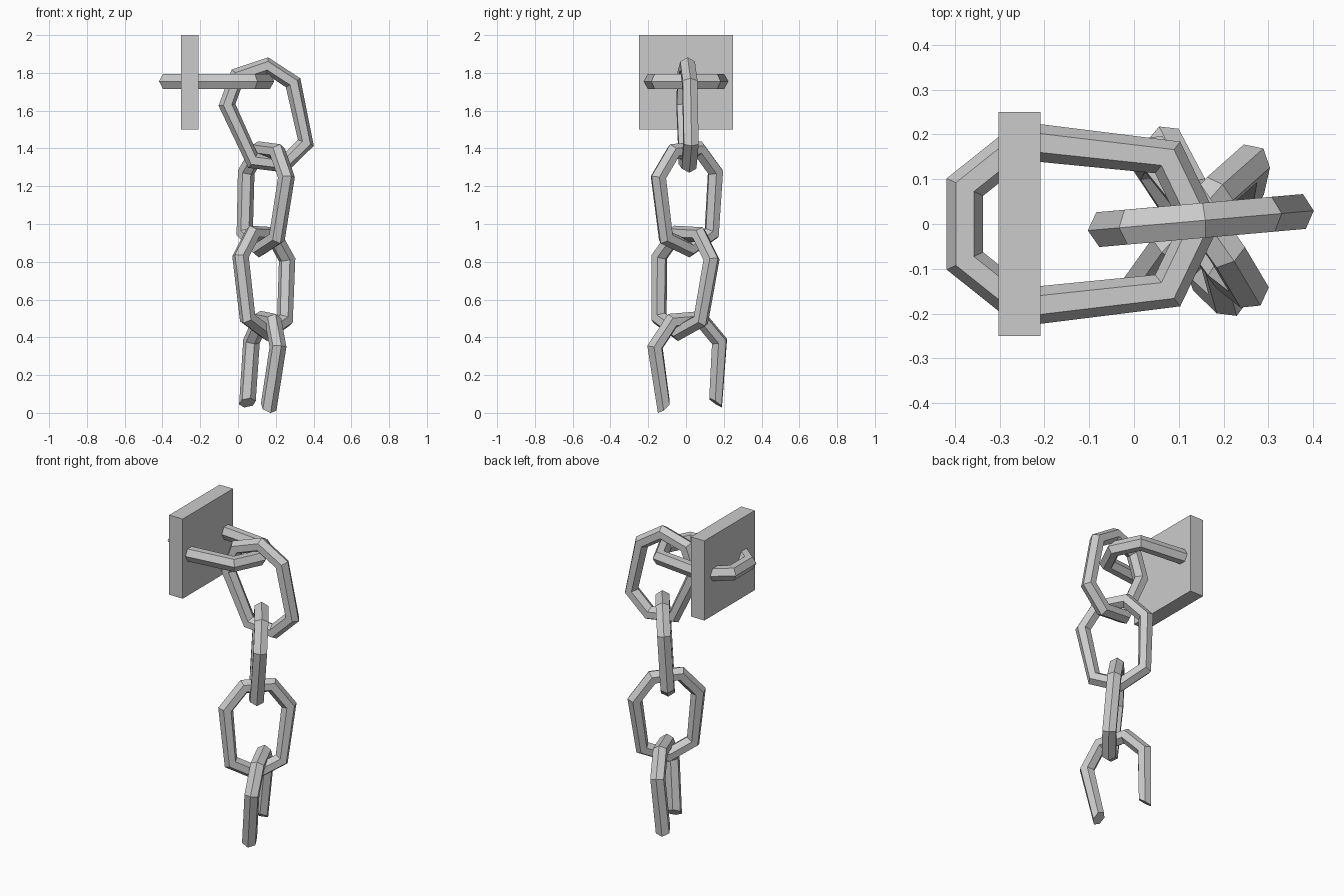
import bpy, bmesh
from math import cos, sin, pi
from mathutils import Vector

if "Cube" in bpy.data.objects:
    bpy.data.objects.remove(bpy.data.objects["Cube"])

R, T = 0.19, 0.045        # ring radius, bar radius
SIDES, BAR = 7, 6         # seven-cornered ring, hexagonal bar
STRETCH = 0.163           # extra length in the straight legs
FLAT = (R + T) * cos(6 * pi / 7)   # outer position of the flat end


def finish(name, bm):
    bmesh.ops.recalc_face_normals(bm, faces=bm.faces[:])
    mesh = bpy.data.meshes.new(name)
    bm.to_mesh(mesh)
    bm.free()
    obj = bpy.data.objects.new(name, mesh)
    bpy.context.collection.objects.link(obj)
    return obj


def link(name, flat_mid, up, side, broken=False):
    """Stretched ring: flat_mid = outer middle of the flat end, up points out
    of that end, side runs along it. A broken link lacks its pointed end."""
    u = Vector(up).normalized()
    v = Vector(side)
    v = (v - u * v.dot(u)).normalized()
    n = u.cross(v)
    o = Vector(flat_mid)
    bm = bmesh.new()
    rings = []
    for i in range(1 if broken else 0, SIDES):
        a = 2 * pi * i / SIDES
        shift = -FLAT + (STRETCH if cos(a) > 0 else 0)
        ring = []
        for j in range(BAR):
            p = 2 * pi * j / BAR
            rad = R + T * cos(p)
            ring.append(bm.verts.new(o - u * (rad * cos(a) + shift)
                                     + v * rad * sin(a) + n * T * sin(p)))
        rings.append(ring)
    count = len(rings)
    for i in range(count - 1 if broken else count):
        a, b = rings[i], rings[(i + 1) % count]
        for j in range(BAR):
            k = (j + 1) % BAR
            bm.faces.new((a[j], a[k], b[k], b[j]))
    if broken:
        bm.faces.new(rings[0])
        bm.faces.new(rings[-1])
    return finish(name, bm)


# Wall plate
bm = bmesh.new()
bmesh.ops.create_cube(bm, size=1)
bmesh.ops.scale(bm, vec=(0.094, 0.5, 0.5), verts=bm.verts[:])
bmesh.ops.translate(bm, vec=(-0.256, 0, 1.75), verts=bm.verts[:])
finish("wall_plate", bm)

# Ring through the plate, then the hanging chain
link("wall_ring", (-0.418, 0, 1.755), (-1, 0, 0), (0, 1, 0))
link("chain_link_1", (0.063, 0, 1.85), (-0.316, -0.028, 0.948), (0.945, 0.083, 0.317))
link("chain_link_2", (0.165, 0, 1.43), (0.09, -0.03, 1), (-0.576, 0.81, 0))
link("chain_link_3", (0.13, 0.012, 0.987), (-0.04, 0.09, 1), (0.66, 0.745, 0))
# Broken last link with two open legs
link("broken_link", (0.16, 0, 0.532), (0.11, -0.04, 1), (-0.385, 0.92, 0), broken=True)
